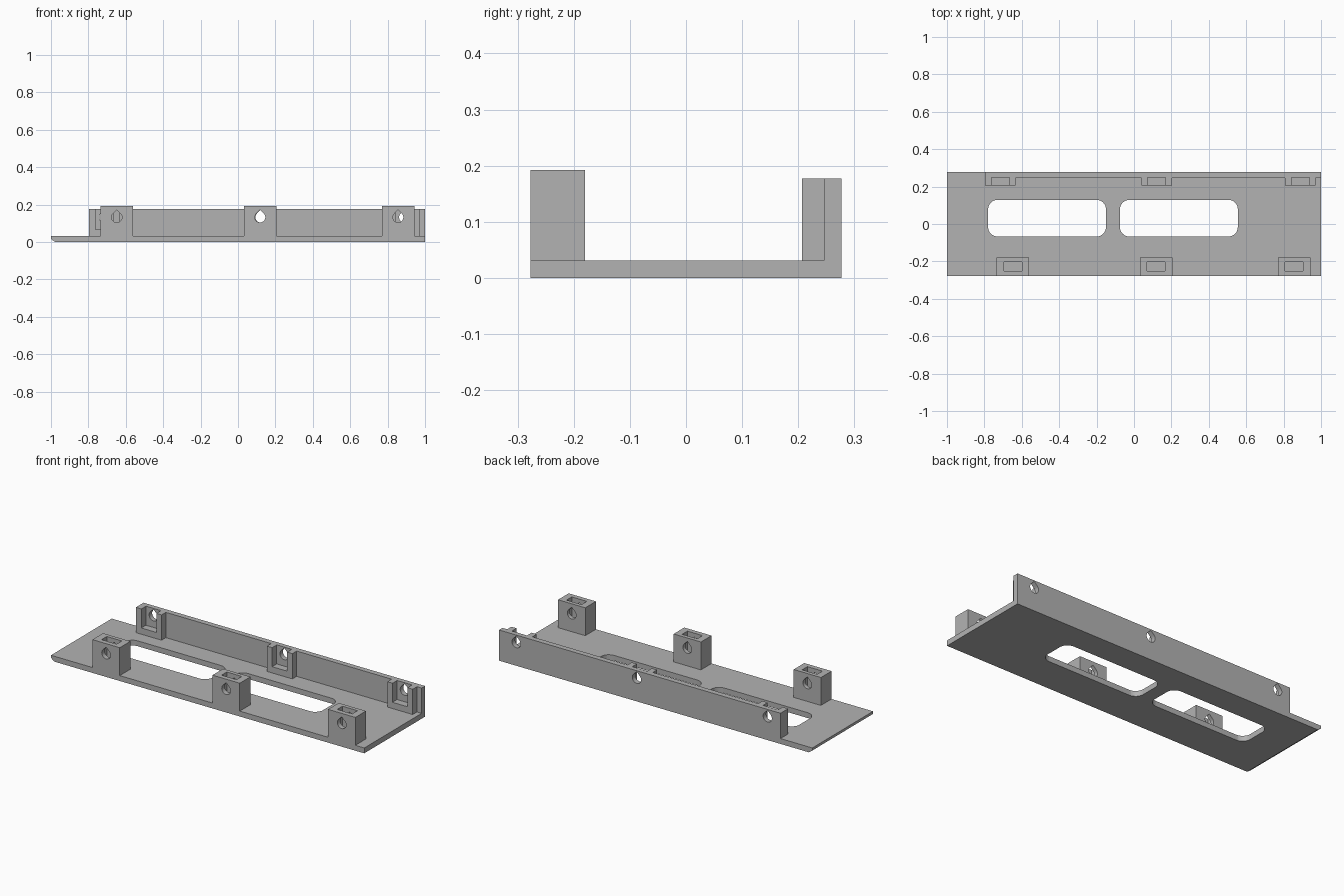
import bpy, bmesh, math
from mathutils import Vector

cube = bpy.data.objects.get("Cube")
if cube:
    bpy.data.objects.remove(cube, do_unlink=True)

# Single plain material
grey = bpy.data.materials.new("plain grey")
grey.use_nodes = True
grey.diffuse_color = (0.45, 0.45, 0.45, 1)
grey.node_tree.nodes["Principled BSDF"].inputs["Base Color"].default_value = grey.diffuse_color

# Main dimensions
HALF_Y = 0.277
FLOOR = 0.031
WALL_TOP, WALL_FRONT, BRACKET_FRONT = 0.177, 0.246, 0.207
BLOCK_TOP, BLOCK_BACK = 0.192, -0.18
HOLE_Z, HOLE_R, POCKET_Z = 0.132, 0.028, 0.067
FRONT_X = (-0.648, 0.118, 0.856)
BACK_X = (-0.714, 0.121, 0.889)


def prism(name, points, direction):
    """Extrude a closed outline of 3D points along a direction."""
    bm = bmesh.new()
    face = bm.faces.new([bm.verts.new(p) for p in points])
    moved = bmesh.ops.extrude_face_region(bm, geom=[face])["geom"]
    bmesh.ops.translate(bm, vec=Vector(direction),
                        verts=[v for v in moved if isinstance(v, bmesh.types.BMVert)])
    bmesh.ops.recalc_face_normals(bm, faces=bm.faces)
    mesh = bpy.data.meshes.new(name)
    bm.to_mesh(mesh)
    bm.free()
    mesh.materials.append(grey)
    obj = bpy.data.objects.new(name, mesh)
    bpy.context.collection.objects.link(obj)
    return obj


def box(name, x0, x1, y0, y1, z0, z1):
    outline = [(x0, y0, z0), (x1, y0, z0), (x1, y1, z0), (x0, y1, z0)]
    return prism(name, outline, (0, 0, z1 - z0))


def teardrop(x, y0, y1):
    """Horizontal screw hole with a pointed top."""
    arc = [math.radians(135 + 270 * i / 20) for i in range(21)]
    points = [(x + HOLE_R * math.cos(a), y0, HOLE_Z + HOLE_R * math.sin(a)) for a in arc]
    points.append((x, y0, HOLE_Z + HOLE_R * math.sqrt(2)))
    return prism("hole_cutter", points, (0, y1 - y0, 0))


def rounded_slot(x0, x1, y0, y1, r):
    corners = [(x1 - r, y1 - r), (x0 + r, y1 - r), (x0 + r, y0 + r), (x1 - r, y0 + r)]
    points = []
    for k, (cx, cy) in enumerate(corners):
        for i in range(9):
            a = math.pi / 2 * (k + i / 8)
            points.append((cx + r * math.cos(a), cy + r * math.sin(a), -0.1))
    return prism("opening_cutter", points, (0, 0, 0.3))


def cut(obj, cutters):
    for c in cutters:
        c.hide_render = True
        mod = obj.modifiers.new("cut", "BOOLEAN")
        mod.operation, mod.solver, mod.object = "DIFFERENCE", "EXACT", c
    bpy.context.view_layer.update()
    graph = bpy.context.evaluated_depsgraph_get()
    mesh = bpy.data.meshes.new_from_object(obj.evaluated_get(graph))
    obj.modifiers.clear()
    obj.data = mesh
    for c in cutters:
        bpy.data.objects.remove(c, do_unlink=True)


# Base plate with a bevelled end and two long openings
side = [(-0.978, 0), (1, 0), (1, FLOOR), (-1, FLOOR), (-1, 0.016)]
base = prism("base_plate", [(x, -HALF_Y, z) for x, z in side], (0, 2 * HALF_Y, 0))
cut(base, [rounded_slot(x, x + 0.63, -0.067, 0.129, 0.05) for x in (-0.78, -0.075)])

# Back wall with three brackets, each with an open pocket and a hole
outline = [(1, HALF_Y), (-0.797, HALF_Y)]
for x in BACK_X:
    left, right = x - 0.081, x + 0.081
    if x != BACK_X[0]:
        outline.append((left, WALL_FRONT))
    else:
        left = -0.797
    outline += [(left, BRACKET_FRONT), (right, BRACKET_FRONT), (right, WALL_FRONT)]
outline.append((1, WALL_FRONT))
wall = prism("back_wall", [(x, y, FLOOR) for x, y in outline], (0, 0, WALL_TOP - FLOOR))
cutters = []
for x in BACK_X:
    cutters.append(box("pocket_cutter", x - 0.048, x + 0.048, 0.15, 0.249, POCKET_Z, 0.3))
    cutters.append(teardrop(x, 0.15, 0.35))
cut(wall, cutters)

# Front mounting blocks with a nut slot from above and a hole through
for label, x in zip(("right", "middle", "left"), FRONT_X):
    block = box("front_block_" + label, x - 0.087, x + 0.087, -HALF_Y, BLOCK_BACK, FLOOR, BLOCK_TOP)
    cut(block, [box("slot_cutter", x - 0.048, x + 0.048, -0.25, -0.202, POCKET_Z, 0.3),
                teardrop(x, -0.35, -0.1)])
